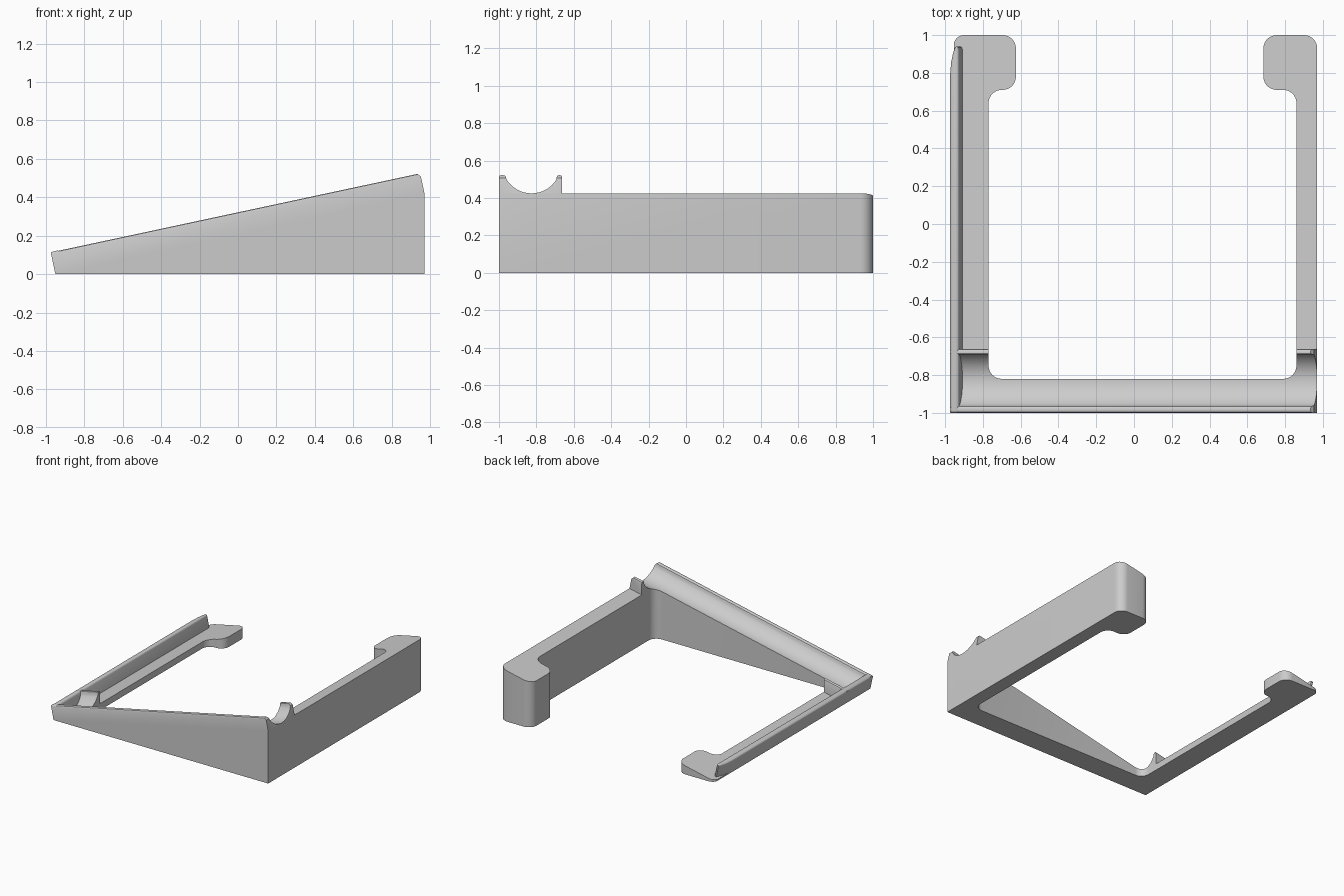
import bpy, bmesh, math
from mathutils import Vector

if "Cube" in bpy.data.objects:
    bpy.data.objects.remove(bpy.data.objects["Cube"])

grey = bpy.data.materials.new("plain grey")
grey.use_nodes = True
grey.diffuse_color = (0.6, 0.6, 0.6, 1)
grey.node_tree.nodes["Principled BSDF"].inputs["Base Color"].default_value = (0.6, 0.6, 0.6, 1)

# Sloped frame: s runs up the slope to its high end at s = 0, n is the slope normal
TILT = math.atan(0.214)
C, S = math.cos(TILT), math.sin(TILT)
LOW = -1.967
RIM = 0.102


def sloped(s, y, n):
    return Vector((0.97 + s * C - n * S, y, 0.425 + s * S + n * C))


def prism(name, place, points, start, end, round_end=0):
    """Extrude a 2D outline; place(u, v, w) maps it into the model."""
    bm = bmesh.new()
    low = [bm.verts.new(place(u, v, start)) for u, v in points]
    high = [bm.verts.new(place(u, v, end)) for u, v in points]
    bm.faces.new(low)
    cap = bm.faces.new(high)
    for i in range(len(points)):
        j = (i + 1) % len(points)
        bm.faces.new((low[i], low[j], high[j], high[i]))
    bmesh.ops.recalc_face_normals(bm, faces=bm.faces)
    if round_end:
        bmesh.ops.bevel(bm, geom=list(cap.edges), offset=round_end, segments=4,
                        profile=0.5, affect='EDGES')
    mesh = bpy.data.meshes.new(name)
    bm.to_mesh(mesh)
    bm.free()
    mesh.materials.append(grey)
    obj = bpy.data.objects.new(name, mesh)
    bpy.context.collection.objects.link(obj)
    return obj


def rounded(corners):
    """Outline with a radius at each right-angled corner."""
    out = []
    for i, (x, y, r) in enumerate(corners):
        p = Vector((x, y))
        if not r:
            out.append((x, y))
            continue
        a = (Vector(corners[i - 1][:2]) - p).normalized() * r
        b = (Vector(corners[(i + 1) % len(corners)][:2]) - p).normalized() * r
        for k in range(9):
            t = math.pi / 2 * k / 8
            out.append(tuple(p + a + b - b * math.cos(t) - a * math.sin(t)))
    return out


def combine(target, tool, operation):
    mod = target.modifiers.new("combine", 'BOOLEAN')
    mod.operation, mod.solver, mod.object = operation, 'EXACT', tool
    bpy.context.view_layer.objects.active = target
    bpy.ops.object.modifier_apply(modifier=mod.name)
    bpy.data.objects.remove(tool)


# Sloped slab with the round trough between two rims at the front
R, MID = 0.155, -0.826
trough = []
for k in range(25):
    t = math.radians(210 + 120 * k / 24)
    trough.append((MID + R * math.cos(t), R + R * math.sin(t)))
section = [(-1, -0.7), (-1, 0.09), (-0.996, 0.099), (-0.988, RIM), (-0.975, RIM),
           (-0.966, 0.097), (-0.962, 0.088)]
section += trough
section += [(-0.691, 0.09), (-0.688, 0.098), (-0.682, RIM), (-0.673, RIM),
            (-0.665, 0.098), (-0.662, 0.09), (-0.662, 0), (1.1, 0), (1.1, -0.7)]
stand = prism("tilted_stand", lambda y, n, s: sloped(s, y, n), section, LOW, 0)

# Retaining lip along the low side, tapering at the back
edge = LOW - 0.0005
lip_plan = [(edge, -0.9995), (LOW + 0.047, -0.9995), (LOW + 0.047, 0.92),
            (LOW + 0.042, 0.935), (LOW + 0.034, 0.94), (LOW + 0.026, 0.937),
            (LOW + 0.016, 0.91), (LOW + 0.005, 0.86), (edge, 0.8)]
lip = prism("side_lip", sloped, lip_plan, -0.05, RIM + 0.002, round_end=0.014)
combine(stand, lip, 'UNION')

# Chamfer on the high ends of the rims
trim = prism("end_trim", lambda s, n, y: sloped(s, y, n),
             [(LOW - 0.1, -1), (0.3, -1), (0.3, -0.275), (-0.02, 0.109), (LOW - 0.1, 0.2)],
             -1.5, 1.5)
combine(stand, trim, 'INTERSECT')

# Plan: front bar, two arms and their inward feet
F = 0.07
plan = rounded([(-0.99, -1.1, 0), (0.97, -1.1, 0), (0.97, 1, F), (0.685, 1, F),
                (0.685, 0.71, F), (0.86, 0.71, F), (0.86, -0.82, F), (-0.77, -0.82, F),
                (-0.77, 0.71, F), (-0.625, 0.71, F), (-0.625, 1, F), (-0.955, 1, 0.055),
                (-0.955, 0.943, 0), (-0.99, 0.943, 0)])
outline = prism("plan_outline", lambda x, y, z: Vector((x, y, z)), plan, 0, 1)
combine(stand, outline, 'INTERSECT')

# Smooth shading with sharp edges kept
bpy.ops.object.select_all(action='DESELECT')
stand.select_set(True)
bpy.context.view_layer.objects.active = stand
bpy.ops.object.shade_smooth_by_angle(angle=math.radians(32))
